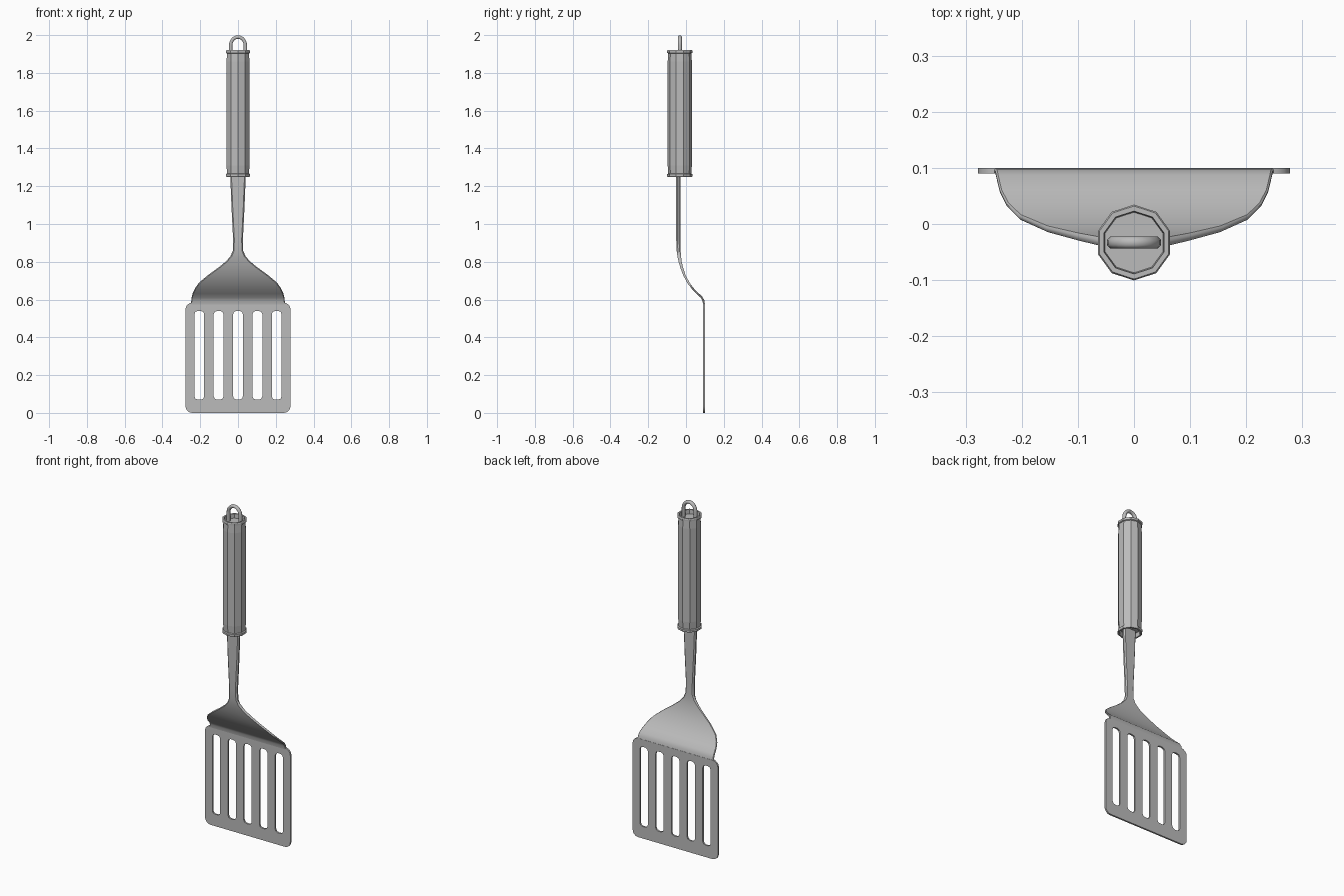
import bpy, bmesh, math
from mathutils import Vector

cube = bpy.data.objects.get("Cube")
if cube:
    bpy.data.objects.remove(cube, do_unlink=True)

# One brushed steel colour
steel = bpy.data.materials.new("steel grey")
steel.use_nodes = True
GREY = (0.5, 0.5, 0.5, 1)
steel.diffuse_color = GREY
steel.node_tree.nodes["Principled BSDF"].inputs["Base Color"].default_value = GREY

AXIS_Y = -0.033   # depth of the handle axis
BLADE_Y = 0.095   # depth of the blade sheet


def finish(obj, angle):
    """Give the part its material and shading."""
    obj.data.materials.clear()
    obj.data.materials.append(steel)
    bpy.ops.object.select_all(action="DESELECT")
    obj.select_set(True)
    bpy.context.view_layer.objects.active = obj
    if angle:
        bpy.ops.object.shade_smooth_by_angle(angle=math.radians(angle))


def loft(name, rings, angle=0):
    """Skin a list of equal rings and close both ends."""
    bm = bmesh.new()
    loops = [[bm.verts.new(p) for p in ring] for ring in rings]
    n = len(loops[0])
    for a, b in zip(loops, loops[1:]):
        for i in range(n):
            j = (i + 1) % n
            bm.faces.new((a[i], a[j], b[j], b[i]))
    bm.faces.new(loops[0][::-1])
    bm.faces.new(loops[-1])
    bmesh.ops.recalc_face_normals(bm, faces=bm.faces)
    mesh = bpy.data.meshes.new(name)
    bm.to_mesh(mesh)
    bm.free()
    obj = bpy.data.objects.new(name, mesh)
    bpy.context.collection.objects.link(obj)
    finish(obj, angle)


def rounded_rect(cx, z0, z1, half, radius, steps):
    """Outline of an upright rectangle with rounded corners."""
    pts = []
    corners = ((1, z1 - radius, 0), (-1, z1 - radius, 90),
               (-1, z0 + radius, 180), (1, z0 + radius, 270))
    for side, z, start in corners:
        for k in range(steps + 1):
            a = math.radians(start + 90 * k / steps)
            pts.append((cx + side * (half - radius) + radius * math.cos(a),
                        z + radius * math.sin(a)))
    return pts


# Slotted blade: filled outline with five slots
curve = bpy.data.curves.new("slotted_blade", "CURVE")
curve.dimensions = "2D"
curve.fill_mode = "BOTH"
curve.extrude = 0.005
outlines = [rounded_rect(0, 0, 0.583, 0.278, 0.035, 4)]
outlines += [rounded_rect(0.1025 * i, 0.07, 0.54, 0.026, 0.018, 2) for i in range(-2, 3)]
for pts in outlines:
    spline = curve.splines.new("POLY")
    spline.points.add(len(pts) - 1)
    for point, (x, z) in zip(spline.points, pts):
        point.co = (x, z, 0, 1)
    spline.use_cyclic_u = True
blade = bpy.data.objects.new("slotted_blade", curve)
blade.location.y = BLADE_Y
blade.rotation_euler.x = math.pi / 2
bpy.context.collection.objects.link(blade)
bpy.ops.object.select_all(action="DESELECT")
blade.select_set(True)
bpy.context.view_layer.objects.active = blade
bpy.ops.object.convert(target="MESH")
finish(bpy.context.object, 30)

# Flared neck and stem: (height, depth, half width, thickness)
path = [(0.575, 0.095, 0.25, 0.01), (0.595, 0.092, 0.247, 0.01),
        (0.612, 0.083, 0.245, 0.01), (0.635, 0.058, 0.239, 0.01),
        (0.66, 0.034, 0.227, 0.01), (0.69, 0.012, 0.205, 0.011),
        (0.73, -0.009, 0.157, 0.012), (0.77, -0.023, 0.102, 0.014),
        (0.80, -0.031, 0.065, 0.016), (0.83, -0.036, 0.039, 0.019),
        (0.86, -0.039, 0.027, 0.021), (0.92, -0.041, 0.026, 0.022),
        (1.1, -0.041, 0.035, 0.022), (1.28, -0.041, 0.042, 0.022)]
rings = []
for i, (z, y, half, thick) in enumerate(path):
    before, after = path[max(i - 1, 0)], path[min(i + 1, len(path) - 1)]
    tangent = Vector((0, after[1] - before[1], after[0] - before[0])).normalized()
    normal = Vector((0, tangent.z, -tangent.y))
    t, c = thick / 2, thick * 0.3
    section = [(half - c, t), (half, t - c), (half, c - t), (half - c, -t),
               (c - half, -t), (-half, c - t), (-half, t - c), (c - half, t)]
    rings.append([Vector((x, y, z)) + normal * d for x, d in section])
loft("neck_and_stem", rings, 40)


# Ten-sided handle with collars and recessed ends
def decagon(radius, z):
    return [(radius * math.sin(math.tau * k / 10),
             AXIS_Y + radius * math.cos(math.tau * k / 10), z) for k in range(10)]


def mirrored(z):
    return 2 * 1.585 - z


half_profile = [(0.054, 1.275), (0.056, 1.25), (0.065, 1.25), (0.0675, 1.254),
                (0.0675, 1.264), (0.061, 1.267), (0.064, 1.31)]
profile = half_profile + [(r, mirrored(z)) for r, z in reversed(half_profile)]
loft("handle", [decagon(r, z) for r, z in profile])

# Hanging loop: tube swept along an arch
spine = [(0.039, 1.88), (0.039, 1.945)]
spine += [(0.039 * math.cos(a), 1.945 + 0.045 * math.sin(a))
          for a in (math.pi * k / 10 for k in range(1, 10))]
spine += [(-0.039, 1.945), (-0.039, 1.88)]
rings = []
for i, (x, z) in enumerate(spine):
    (x0, z0), (x1, z1) = spine[max(i - 1, 0)], spine[min(i + 1, len(spine) - 1)]
    side = Vector((z1 - z0, 0, x0 - x1)).normalized()
    rings.append([Vector((x, AXIS_Y, z)) + side * 0.01 * math.cos(a)
                  + Vector((0, 0.0115 * math.sin(a), 0))
                  for a in (math.tau * (k + 0.5) / 8 for k in range(8))])
loft("hanging_loop", rings, 50)
